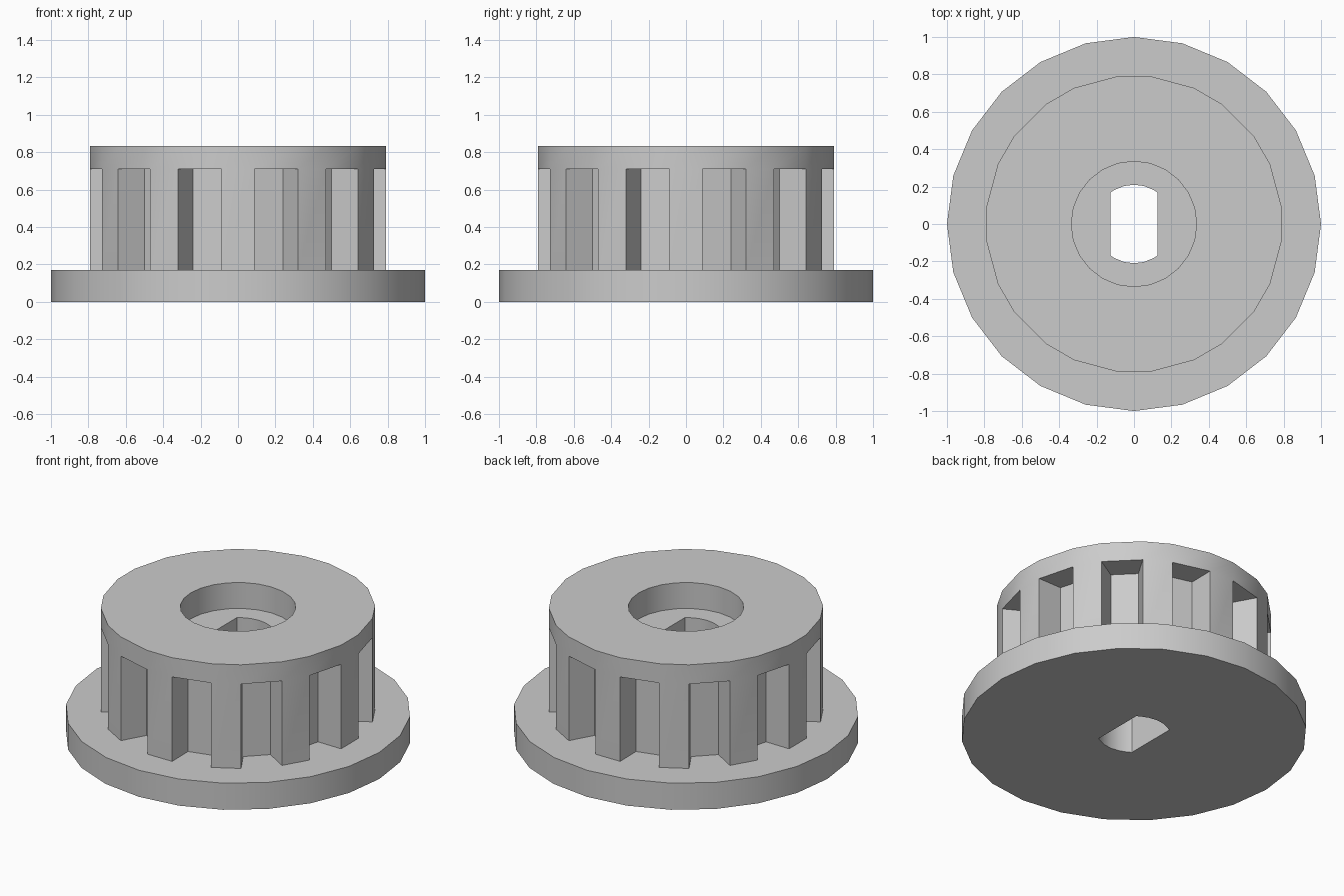
import bpy, bmesh
from math import sin, cos, radians, sqrt

FLANGE_TOP, SLOT_TOP, TOP, BORE_FLOOR = 0.17, 0.71, 0.833, 0.667
TEETH, RADIUS, TOOTH_HALF = 12, 0.795, 6.3   # tooth half width in degrees
FLOOR_R, FLOOR_HALF = 0.627, 0.08            # slot floor distance, half width

cube = bpy.data.objects.get("Cube")
if cube:
    bpy.data.objects.remove(cube, do_unlink=True)

grey = bpy.data.materials.new("plain grey")
grey.use_nodes = True
grey.diffuse_color = (0.6, 0.6, 0.6, 1)
grey.node_tree.nodes["Principled BSDF"].inputs["Base Color"].default_value = grey.diffuse_color


def polar(r, deg):
    return r * cos(radians(deg)), r * sin(radians(deg))


def circle(r, n=24):
    return [polar(r, 360 * i / n) for i in range(n)]


def finish(name, bm):
    bmesh.ops.recalc_face_normals(bm, faces=bm.faces)
    mesh = bpy.data.meshes.new(name)
    bm.to_mesh(mesh)
    bm.free()
    mesh.materials.append(grey)
    ob = bpy.data.objects.new(name, mesh)
    bpy.context.collection.objects.link(ob)
    return ob


def ring(bm, points, z):
    return [bm.verts.new((x, y, z)) for x, y in points]


def walls(bm, low, high):
    n = len(low)
    for i in range(n):
        j = (i + 1) % n
        bm.faces.new((low[i], low[j], high[j], high[i]))


def prism(name, points, z0, z1):
    bm = bmesh.new()
    low, high = ring(bm, points, z0), ring(bm, points, z1)
    walls(bm, low, high)
    bm.faces.new(low)
    bm.faces.new(high)
    return finish(name, bm)


def cut(ob, cutter):
    bpy.ops.object.select_all(action='DESELECT')
    bpy.context.view_layer.objects.active = ob
    ob.select_set(True)
    mod = ob.modifiers.new("cut", 'BOOLEAN')
    mod.operation, mod.solver, mod.object = 'DIFFERENCE', 'EXACT', cutter
    bpy.ops.object.modifier_apply(modifier=mod.name)


# Flange disc
flange = prism("flange", circle(1.0), 0, FLANGE_TOP)

# Toothed hub: four outline points per tooth and slot, closed by a plain rim
outline = []
for i in range(TEETH):
    a = i * 360 / TEETH
    mid = a + 180 / TEETH
    cx, cy = polar(FLOOR_R, mid)
    tx, ty = polar(FLOOR_HALF, mid + 90)
    outline += [polar(RADIUS, a - TOOTH_HALF), polar(RADIUS, a + TOOTH_HALF),
                (cx - tx, cy - ty), (cx + tx, cy + ty)]
bm = bmesh.new()
low, high = ring(bm, outline, FLANGE_TOP), ring(bm, outline, SLOT_TOP)
walls(bm, low, high)
bm.faces.new(low)
rim_low = [v for i, v in enumerate(high) if i % 4 < 2]
rim_high = ring(bm, [v.co.xy for v in rim_low], TOP)
walls(bm, rim_low, rim_high)
bm.faces.new(rim_high)
for i in range(1, len(high), 4):             # slot ceilings
    bm.faces.new([high[(i + k) % len(high)] for k in range(4)])
hub = finish("toothed_hub", bm)

# Round counterbore and double-flat shaft hole
R, FLAT = 0.21, 0.125
edge = sqrt(R * R - FLAT * FLAT)
arc = [(FLAT, edge)] + [polar(R, d) for d in range(60, 121, 15)] + [(-FLAT, edge)]
shaft = arc + [(-x, -y) for x, y in arc]
bore_cutter = prism("bore_cutter", circle(0.335), BORE_FLOOR, 1)
shaft_cutter = prism("shaft_cutter", shaft, -0.1, 1)
cut(hub, bore_cutter)
cut(hub, shaft_cutter)
cut(flange, shaft_cutter)
for cutter in (bore_cutter, shaft_cutter):
    bpy.data.objects.remove(cutter, do_unlink=True)

for ob in (flange, hub):
    bpy.ops.object.select_all(action='DESELECT')
    bpy.context.view_layer.objects.active = ob
    ob.select_set(True)
    bpy.ops.object.shade_smooth_by_angle(angle=radians(30))
